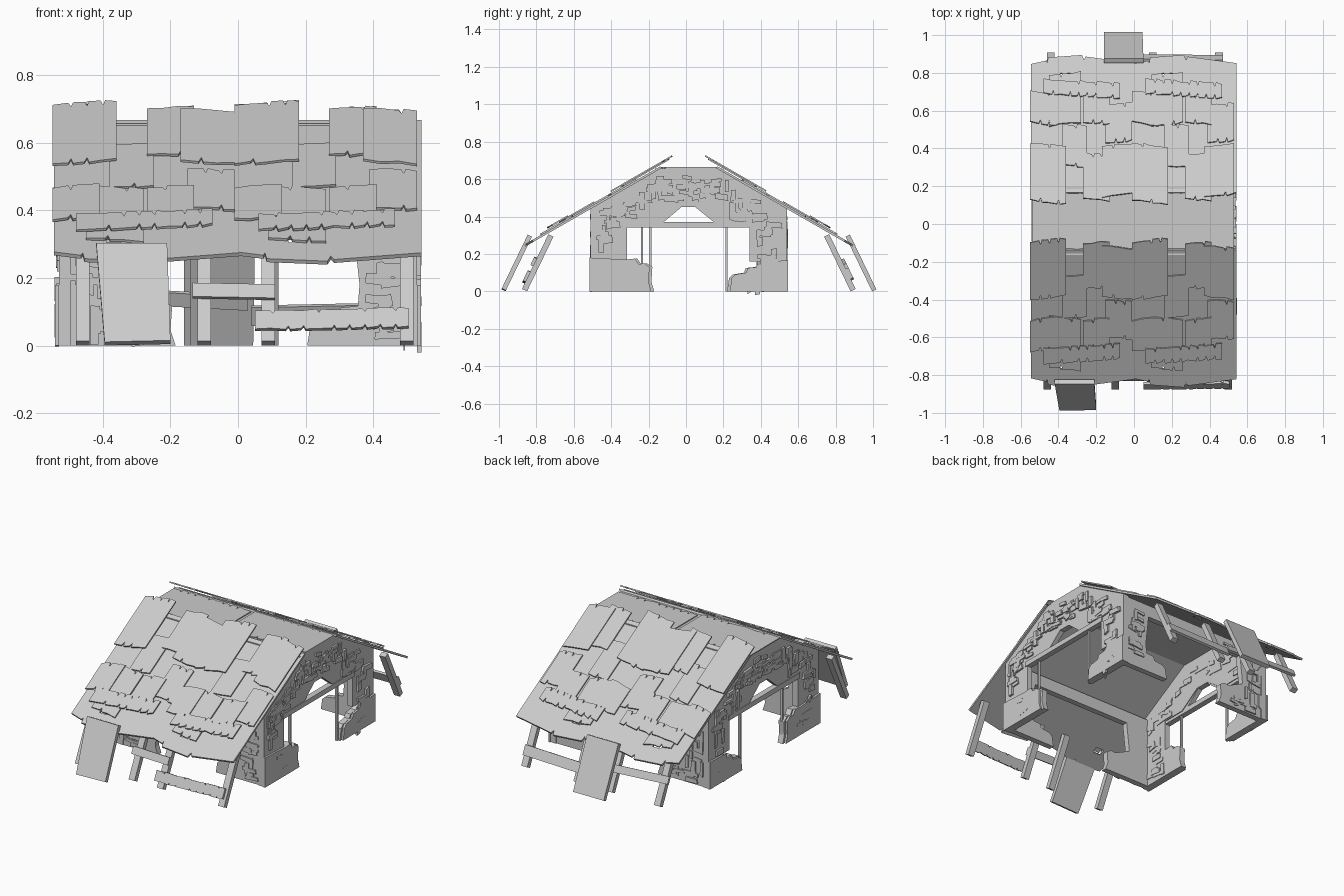
import bpy, bmesh, random
from mathutils import Matrix, Vector

if "Cube" in bpy.data.objects:
    bpy.data.objects.remove(bpy.data.objects["Cube"])

rng = random.Random(4)
YC = 0.015  # centre line of the building in y


def frame(o, u, v, w):
    m = Matrix.Identity(4)
    for i, c in enumerate((u, v, w, o)):
        for r in range(3):
            m[r][i] = c[r]
    return m


def flip_y(m):
    return Matrix.Translation((0, 2 * YC, 0)) @ Matrix.Scale(-1, 4, (0, 1, 0)) @ m


def slabs(name, items, m):
    """items: list of (2D outline, w0, w1) extruded in frame m, joined as one object"""
    bm = bmesh.new()
    for pts, w0, w1 in items:
        lo = [bm.verts.new(m @ Vector((u, v, w0))) for u, v in pts]
        hi = [bm.verts.new(m @ Vector((u, v, w1))) for u, v in pts]
        bm.faces.new(lo)
        bm.faces.new(hi)
        for i in range(len(pts)):
            j = (i + 1) % len(pts)
            bm.faces.new((lo[i], lo[j], hi[j], hi[i]))
    bmesh.ops.recalc_face_normals(bm, faces=bm.faces)
    me = bpy.data.meshes.new(name)
    bm.to_mesh(me)
    bm.free()
    ob = bpy.data.objects.new(name, me)
    bpy.context.collection.objects.link(ob)
    return ob


def rect(u0, u1, v0, v1, skew=0.0):
    return [(u0, v0), (u1, v0 + skew), (u1, v1 + skew), (u0, v1)]


def ragged(u0, u1, v0, v1, amp=0.012, skew=0.0):
    """board outline with splintered lower and upper ends"""
    n = max(2, int((u1 - u0) / 0.045))

    def edge(v, s):
        out = []
        for i in range(n + 1):
            u = u0 + (u1 - u0) * i / n
            d = skew * i / n
            out.append((u, v + d + s * rng.uniform(0, amp)))
            if 0 < i < n and rng.random() < 0.6:
                out.append((u + 0.008, v + d + s * amp * 2.2))
                out.append((u + 0.014, v + d))
        return out
    return edge(v0, 1) + edge(v1, -1)[::-1]


# ---- roof slopes: u = x, v = up the slope, w = outward
C, S = 0.867, 0.4985
front_slope = frame((0, -0.865, 0.25), (1, 0, 0), (0, C, S), (0, -S, C))


def sv(z):
    return (z - 0.25) / S


boards = [  # x0, x1, z bottom, z top, layer, skew
    (-0.55, -0.36, 0.52, 0.70, 2, 0.025),
    (-0.27, -0.13, 0.55, 0.695, 1, 0.01),
    (-0.17, -0.01, 0.53, 0.69, 2, -0.02),
    (-0.38, -0.25, 0.46, 0.59, 0, 0.01),
    (-0.55, -0.41, 0.36, 0.46, 1, 0.02),
    (-0.45, -0.28, 0.31, 0.47, 0, -0.02),
    (-0.27, -0.13, 0.37, 0.46, 1, 0.015),
    (-0.15, -0.01, 0.40, 0.52, 0, -0.01),
    (-0.48, -0.075, 0.325, 0.375, 2, 0.03),
]
for side in ("front", "back"):
    m = front_slope if side == "front" else flip_y(front_slope)
    items = []
    for dx in (0, 0.54):
        a, b = -0.545 + dx, 0.003 + dx
        # base sheet, with a small gap near the eave
        eave = [(a, 0.055), (a + 0.08, 0.035), (a + 0.085, 0.05), (a + 0.09, 0.015),
                (a + 0.27, 0.0), (a + 0.28, 0.03), (a + 0.29, 0.01), (b, 0.05)]
        items.append((eave + [(b, 0.11), (a, 0.11)], -0.012, 0.0))
        items.append((rect(a, a + 0.155, 0.11, 0.145), -0.012, 0.0))
        items.append((rect(a + 0.21, b, 0.11, 0.145), -0.012, 0.0))
        items.append((rect(a, b, 0.145, 0.84), -0.012, 0.0))
        for x0, x1, z0, z1, lay, sk in boards:
            w = 0.006 * lay
            items.append((ragged(x0 + dx, x1 + dx, sv(z0), sv(z1), 0.012, sk), w, w + 0.008))
    slabs(side + "_roof_boards", items, m)

# flat ridge boards
ridge = frame((0, YC, 0.65), (1, 0, 0), (0, 1, 0), (0, 0, 1))
slabs("ridge_boards", [
    (rect(-0.53, 0.53, -0.18, 0.18), 0, 0.008),
    (ragged(-0.54, -0.02, -0.15, 0.15), 0.008, 0.014),
    (ragged(0.0, 0.53, -0.13, 0.16), 0.008, 0.014)], ridge)


# ---- stone walls
def in_gable(u, z):
    a = abs(u - YC)
    if a > 0.50 or z > 0.43 + (0.50 - a) * 0.58 or z > 0.63:
        return False
    if z < 0.17:
        return a > 0.26 + z * 0.6
    if z < 0.36:
        return a > 0.36
    return a > 0.21 or z > 0.47


def in_side(u, z):
    a = abs(u)
    return a < 0.5 and z < 0.42 and (a > 0.37 or z > 0.38 or (z < 0.1 and a > 0.26))


def stones(test, n, w0, w1, half):
    out = []
    for _ in range(n * 6):
        if len(out) >= n:
            break
        u, z = rng.uniform(-half, half), rng.uniform(0.02, 0.64)
        l, h = rng.uniform(0.02, 0.05), rng.uniform(0.008, 0.018)
        if rng.random() < 0.25:
            l, h = h, l
        k = rng.uniform(-0.006, 0.006)
        q = [(u - l, z - h + k), (u + l, z - h - k), (u + l * 0.9, z + h), (u - l * 0.95, z + h + k)]
        if all(test(*p) for p in q):
            out.append((q, w0, rng.uniform(w0 + (w1 - w0) * 0.4, w1)))
    return out


# broken stub of wall, as offsets (inwards from the corner, height)
stub = [(0.34, 0), (0.325, 0.05), (0.33, 0.13), (0.30, 0.15), (0.27, 0.145),
        (0.25, 0.175), (0.2, 0.17)]
step = [(0.32, 0), (0.31, 0.07), (0.29, 0.09), (0.23, 0.1), (0.22, 0.125), (0.17, 0.13),
        (0.14, 0.16), (0.0, 0.165)]
gable_arch = ([(-0.51, 0), (-0.51, 0.44), (-0.15, 0.65), (0.18, 0.65), (0.54, 0.44), (0.54, 0)]
              + [(0.54 - o, z) for o, z in step[:-1]]
              + [(0.40 - 0.06, 0.16), (0.34, 0.36), (0.19, 0.36), (0.06, 0.45), (-0.03, 0.45),
                 (-0.165, 0.36), (-0.315, 0.36), (-0.315, 0.17)]
              + [(-0.51 + o, z) for o, z in stub[:-1][::-1]])
for sx, side in ((1, "right"), (-1, "left")):
    g = frame((sx * 0.53, 0, 0), (0, 1, 0), (0, 0, 1), (sx, 0, 0))
    items = [(gable_arch, -0.035, 0.0)]
    items += [([(-0.515, 0)] + [(-0.515 + o * 0.97, z) for o, z in stub] + [(-0.515, 0.18)], 0, 0.012)]
    items += [([(0.545, 0)] + [(0.545 - o * 0.97, z) for o, z in step], 0, 0.012)]
    items += stones(in_gable, 110, 0, 0.014, 0.52)
    items += stones(in_gable, 50, -0.035, -0.041, 0.52)
    slabs(side + "_gable_stonework", items, g)
    # timber lintel, braces and thin door posts
    wood = [(rect(-0.33, 0.35, 0.342, 0.372), -0.03, 0.005),
            ([(-0.17, 0.37), (-0.12, 0.37), (-0.025, 0.45), (-0.05, 0.46)], -0.03, 0.0),
            ([(0.20, 0.37), (0.15, 0.37), (0.05, 0.45), (0.08, 0.46)], -0.03, 0.0),
            (rect(0.21, 0.222, 0, 0.345), -0.025, -0.012)]
    y = -0.24 if sx > 0 else -0.195
    wood.append((rect(y, y + 0.011, 0, 0.345), -0.025, -0.012))
    slabs(side + "_gable_timber", wood, g)

for sy, side in ((-1, "front"), (1, "back")):
    f = frame((0, YC + sy * 0.52, 0), (1, 0, 0), (0, 0, 1), (0, sy, 0))
    items = [(rect(-0.525, 0.525, 0.36, 0.435), -0.035, 0.0)]
    for sx in (-1, 1):
        prof = step if sx > 0 else stub
        pier = [(0.525, 0), (0.525, 0.36), (0.34, 0.36), (0.36, 0.18)]
        pier += [(0.525 - o, z * 0.9) for o, z in prof[:-2][::-1]]
        items.append(([(sx * u, z) for u, z in pier], -0.035, 0.0))
    items += stones(in_side, 60, 0, 0.01, 0.5)
    slabs(side + "_wall_stonework", items, f)

# ---- leaning props under the eaves: u = x, v = up the lean, w = outward
lean = ((1, 0, 0), (0, 0.435, 0.9), (0, -0.9, 0.435))
post_front = frame((0, -0.85, 0), *lean)
plank_front = frame((0, -0.965, 0), *lean)
slabs("front_posts", [(rect(a, a + 0.04, 0, 0.325), 0, 0.03)
                      for a in (-0.48, -0.12, 0.07, 0.48)], post_front)
slabs("front_rails", [(ragged(0.05, 0.505, 0.03, 0.095, 0.005, 0.01), 0.03, 0.045),
                      (rect(-0.135, 0.11, 0.14, 0.185, -0.005), 0.03, 0.045)], post_front)
slabs("front_leaning_plank", [([(-0.395, 0), (-0.2, 0.005), (-0.21, 0.325), (-0.42, 0.325)],
                               0, 0.025)], plank_front)
slabs("back_posts", [(rect(a, a + 0.04, 0, 0.325), 0, 0.03)
                     for a in (-0.46, -0.14, 0.08, 0.43)], flip_y(post_front))
slabs("back_rails", [(rect(0.04, 0.47, 0.05, 0.11, 0.01), 0.03, 0.045),
                     (rect(-0.48, 0.03, 0.13, 0.175, -0.03), 0.03, 0.045)], flip_y(post_front))
slabs("back_leaning_plank", [([(-0.16, 0), (0.045, 0), (0.05, 0.325), (-0.16, 0.325)],
                              0, 0.025)], flip_y(plank_front))
